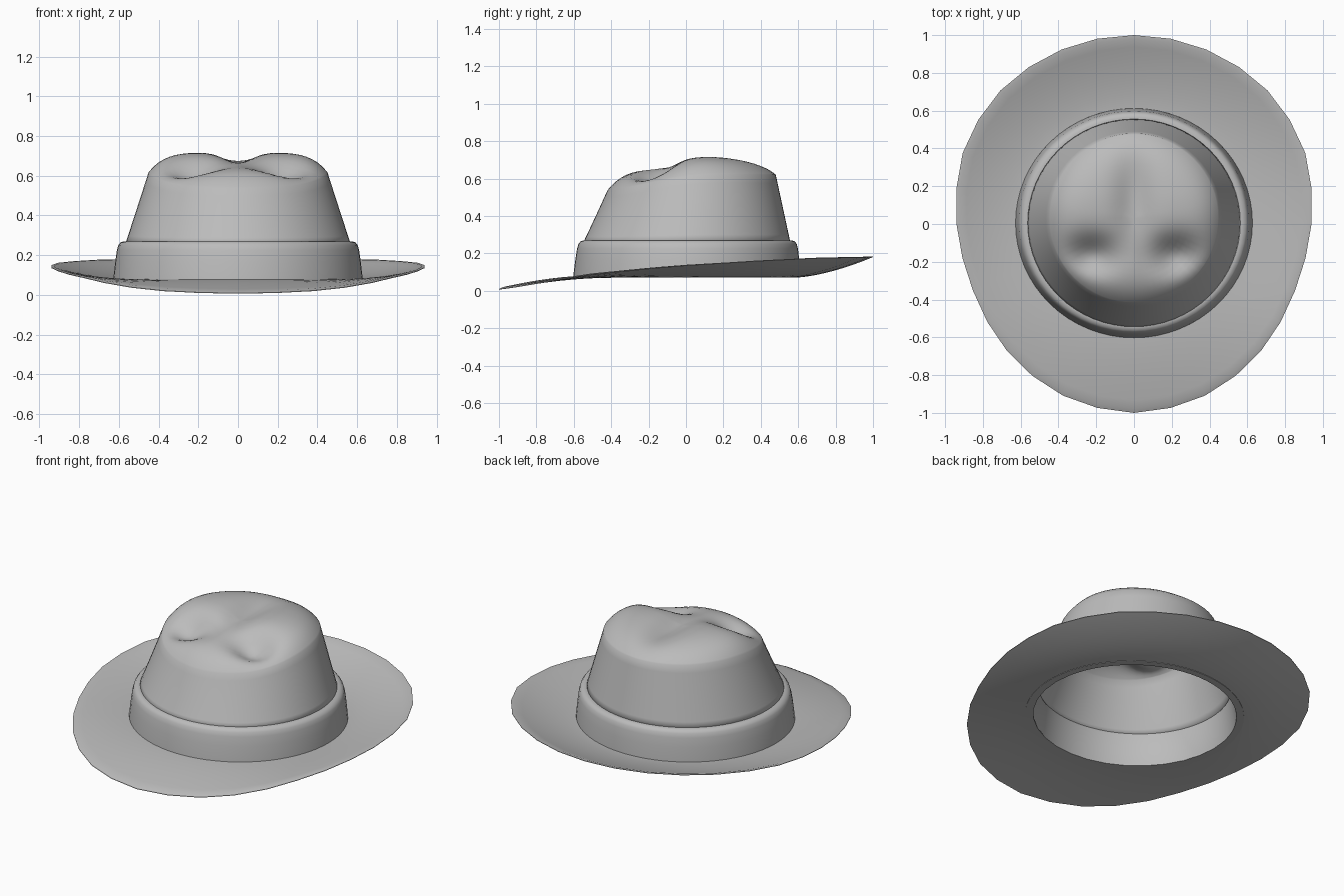
import bpy, bmesh, math
from math import sin, cos, exp, pi

cube = bpy.data.objects.get("Cube")
if cube:
    bpy.data.objects.remove(cube)

felt = bpy.data.materials.new("grey_felt")
felt.use_nodes = True
colour = (0.5, 0.5, 0.5, 1)
felt.diffuse_color = colour
felt.node_tree.nodes["Principled BSDF"].inputs["Base Color"].default_value = colour


def interp(table, v):
    """Smoothly eased lookup in a short list of (position, value) pairs."""
    if v <= table[0][0]:
        return table[0][1]
    for (a, p), (b, q) in zip(table, table[1:]):
        if v <= b:
            return p + (q - p) * (v - a) / (b - a)
    return table[-1][1]


def loft(name, rings, closed=False, tip=None, angle=40):
    """Skin a stack of equal rings; optionally join the ends or close with a tip."""
    bm = bmesh.new()
    rows = [[bm.verts.new(p) for p in ring] for ring in rings]
    n = len(rows[0])
    pairs = list(zip(rows, rows[1:]))
    if closed:
        pairs.append((rows[-1], rows[0]))
    for low, high in pairs:
        for i in range(n):
            j = (i + 1) % n
            bm.faces.new((low[i], low[j], high[j], high[i]))
    if tip:
        top = bm.verts.new(tip)
        for i in range(n):
            bm.faces.new((rows[-1][i], rows[-1][(i + 1) % n], top))
    if closed:
        bmesh.ops.recalc_face_normals(bm, faces=bm.faces)
    mesh = bpy.data.meshes.new(name)
    bm.to_mesh(mesh)
    bm.free()
    obj = bpy.data.objects.new(name, mesh)
    bpy.context.collection.objects.link(obj)
    mesh.materials.append(felt)
    bpy.ops.object.select_all(action="DESELECT")
    obj.select_set(True)
    bpy.context.view_layer.objects.active = obj
    bpy.ops.object.shade_smooth_by_angle(angle=math.radians(angle))
    return obj


def ellipse(rx, ry, cy, z, n):
    return [(rx * cos(2 * pi * i / n), cy + ry * sin(2 * pi * i / n), z)
            for i in range(n)]


# Brim: egg-shaped sheet, dipped at the front and turned up at the back
RIM_RADIUS = [(-90, 1), (-70, .987), (-49, .957), (-38, .94), (-26, .922),
              (-12, .925), (0, .94), (12, .96), (24, .985), (45, 1), (90, 1)]
RIM_HEIGHT = [(-1, .006), (-.93, .015), (-.72, .05), (-.58, .078), (-.2, .118),
              (0, .135), (.4, .16), (.7, .174), (1, .18)]


def brim_ring(t, lift):
    ring = []
    for i in range(32):
        a = 2 * pi * i / 32
        r = interp(RIM_RADIUS, math.degrees(math.asin(sin(a))))
        ox, oy = r * cos(a), r * sin(a)
        ix, iy = .585 * cos(a), .01 + .567 * sin(a)
        z = .07 + (interp(RIM_HEIGHT, oy) - .07) * t ** 1.6
        ring.append((ix + (ox - ix) * t, iy + (oy - iy) * t, z + lift))
    return ring


steps = [0, .12, .25, .4, .55, .7, .85, .95, 1]
under = [brim_ring(t, 0) for t in steps]
upper = [brim_ring(t, .009 if t < 1 else .003) for t in reversed(steps)]
loft("brim", under + upper, closed=True, angle=50)

# Band: wide strip with a rolled top edge and an inner sweatband face
BAND = [(.628, .07), (.626, .1), (.618, .17), (.61, .225), (.603, .25),
        (.592, .264), (.575, .27), (.562, .27), (.552, .25), (.585, .07)]
loft("band", [ellipse(r, r * .968, .005 + .02 * (z - .07), z, 64)
              for r, z in BAND], closed=True)

# Crown: tapered wall, rounded shoulder and a pinched top
TOP_LINE = [(-.45, .63), (-.2, .66), (-.1, .685), (0, .709), (.1, .719),
            (.2, .716), (.4, .70), (.5, .69)]
SHOULDER = [(-.42, .53), (-.2, .575), (0, .615), (.2, .625), (.48, .62)]
CY = .03


def top_height(x, y):
    h = sum(interp(TOP_LINE, y + d) for d in (-.04, 0, .04)) / 3
    # Centre crease
    h -= .052 * exp(-(x / .1) ** 2 - ((y - .12) / .25) ** 2)
    # Two front pinches
    h -= .095 * exp(-((abs(x) - .23) / .13) ** 2 - ((y + .17) / .1) ** 2)
    return h


def shoulder(y):
    return sum(interp(SHOULDER, y + d) for d in (-.1, 0, .1)) / 3


SEG = 64
rings = []
for k in range(9):
    t = k / 8
    ring = []
    for x, y, z in ellipse(.568 - .116 * t, .555 - .105 * t, .004 + .026 * t, 0, SEG):
        ring.append((x, y, .255 + (shoulder(y) - .255) * t))
    rings.append(ring)
for f in [.985, .96, .93, .89, .84, .78, .71, .64, .57, .5, .43, .36, .29, .22, .15, .08]:
    ring = []
    for x, y, _ in ellipse(.452 * f, .45 * f, CY, 0, SEG):
        edge = shoulder(CY + (y - CY) / f)
        ring.append((x, y, edge + (top_height(x, y) - edge) * (1 - f ** 6)))
    rings.append(ring)
crown = loft("crown", rings, tip=(0, CY, top_height(0, CY)), angle=80)
shell = crown.modifiers.new("felt_thickness", "SOLIDIFY")
shell.thickness = .01
shell.offset = -1
